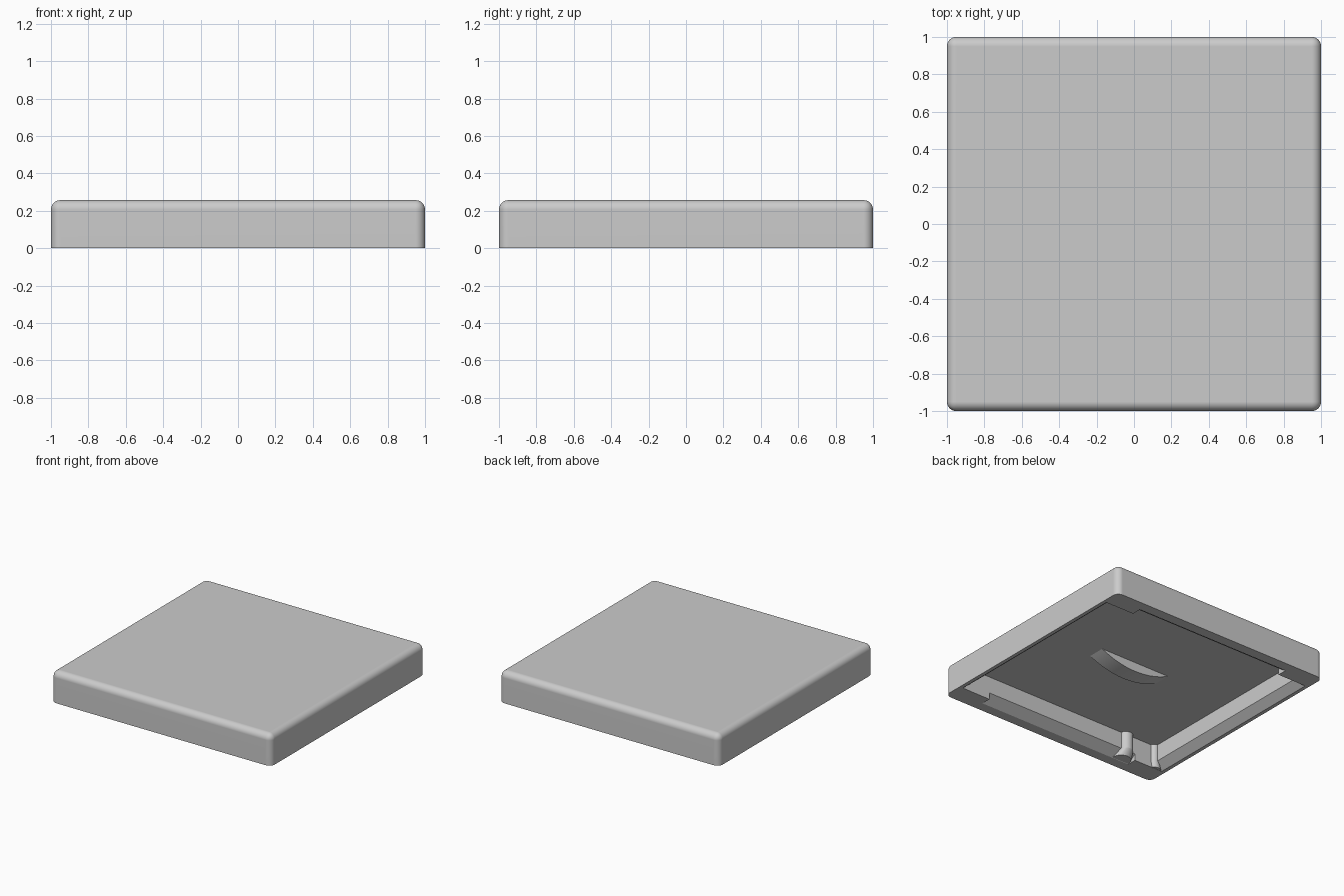
import bpy, bmesh
from math import radians, asin, sin, cos

if "Cube" in bpy.data.objects:
    bpy.data.objects.remove(bpy.data.objects["Cube"])

HEIGHT = 0.257
CEILING = 0.192
WALL_X, WALL_Y = 0.905, 0.835
LEAD = 0.055

grey = bpy.data.materials.new("light grey")
grey.use_nodes = True
colour = (0.6, 0.6, 0.6, 1)
grey.diffuse_color = colour
grey.node_tree.nodes["Principled BSDF"].inputs["Base Color"].default_value = colour


def finish(name, bm):
    bmesh.ops.recalc_face_normals(bm, faces=bm.faces)
    mesh = bpy.data.meshes.new(name)
    bm.to_mesh(mesh)
    bm.free()
    mesh.materials.append(grey)
    obj = bpy.data.objects.new(name, mesh)
    bpy.context.collection.objects.link(obj)
    return obj


def box(bm, x, y, low, high):
    verts = bmesh.ops.create_cube(bm, size=2)["verts"]
    for v in verts:
        v.co = (v.co.x * x, v.co.y * y, high if v.co.z > 0 else low)


def prism(name, outline, half, along):
    """Extrude an outline of (side, z) points both ways along x or y."""
    bm = bmesh.new()
    place = (lambda s, z, d: (d, s, z)) if along == "x" else (lambda s, z, d: (s, d, z))
    face = bm.faces.new([bm.verts.new(place(s, z, -half)) for s, z in outline])
    moved = bmesh.ops.extrude_face_region(bm, geom=[face])["geom"]
    shift = place(0, 0, 2 * half)
    bmesh.ops.translate(bm, vec=shift, verts=[g for g in moved if isinstance(g, bmesh.types.BMVert)])
    return finish(name, bm)


def smooth(obj):
    bpy.ops.object.select_all(action="DESELECT")
    obj.select_set(True)
    bpy.context.view_layer.objects.active = obj
    bpy.ops.object.shade_smooth_by_angle(angle=radians(20))
    weighted = obj.modifiers.new("flat_face_normals", "WEIGHTED_NORMAL")
    weighted.keep_sharp = True


# Outer cover, rounded everywhere except around the bottom rim
bm = bmesh.new()
box(bm, 1, 1, 0, HEIGHT)
edges = [e for e in bm.edges if max(v.co.z for v in e.verts) > 0.1]
bmesh.ops.bevel(bm, geom=edges, offset=0.05, segments=7, profile=0.5, affect="EDGES")
cover = finish("cover", bm)

# Cutters: the cavity and the sloped lead-ins around its mouth
bm = bmesh.new()
box(bm, WALL_X, WALL_Y, -0.2, CEILING)
cutters = [finish("cavity_cutter", bm)]


def lead_in(name, wall, mouth, half, along):
    slope = mouth - wall
    low, high = mouth + slope, wall - slope
    outline = [(-low, -LEAD), (low, -LEAD), (high, 2 * LEAD), (-high, 2 * LEAD)]
    return prism(name, outline, half, along)


cutters.append(lead_in("long_lead_in_cutter", WALL_Y, 0.915, 0.71, "x"))
cutters.append(lead_in("end_lead_in_cutter", WALL_X, 0.97, WALL_Y - 0.001, "y"))

bpy.context.view_layer.objects.active = cover
for cutter in cutters:
    mod = cover.modifiers.new(cutter.name, "BOOLEAN")
    mod.operation = "DIFFERENCE"
    mod.solver = "EXACT"
    mod.object = cutter
    bpy.ops.object.modifier_apply(modifier=mod.name)
    bpy.data.objects.remove(cutter)
smooth(cover)

# Curved keel hanging from the middle of the ceiling
HALF, DEPTH, STEPS = 0.32, 0.075, 24
radius = (HALF ** 2 + DEPTH ** 2) / (2 * DEPTH)
sweep = asin(HALF / radius)
arc = []
for i in range(STEPS + 1):
    a = sweep * (2 * i / STEPS - 1)
    arc.append((radius * sin(a), CEILING - DEPTH + radius * (1 - cos(a))))
top = CEILING + 0.01
keel = prism("ceiling_keel", [(-HALF, top)] + arc + [(HALF, top)], 0.07, "y")
keel.location = (0.015, -0.04, 0)
smooth(keel)


# Small locating posts on the inner wall, each with a foot flaring into the rim
def post(name, x, y, r, foot_x, foot_y, foot_r):
    bm = bmesh.new()
    rings = []
    levels = ((foot_x, foot_y, 0.002, foot_r), (x, y, LEAD, r), (x, y, CEILING + 0.01, r))
    for cx, cy, z, size in levels:
        ring = bmesh.ops.create_circle(bm, segments=24, radius=size)["verts"]
        bmesh.ops.translate(bm, vec=(cx, cy, z), verts=ring)
        rings.append(ring)
    for low, high in zip(rings, rings[1:]):
        for i in range(24):
            j = (i + 1) % 24
            bm.faces.new((low[i], low[j], high[j], high[i]))
    bm.faces.new(rings[0])
    bm.faces.new(rings[-1])
    smooth(finish(name, bm))


post("wall_post", -0.63, -0.845, 0.055, -0.63, -0.9, 0.075)
post("corner_post", -0.905, -0.845, 0.04, -0.92, -0.86, 0.05)
